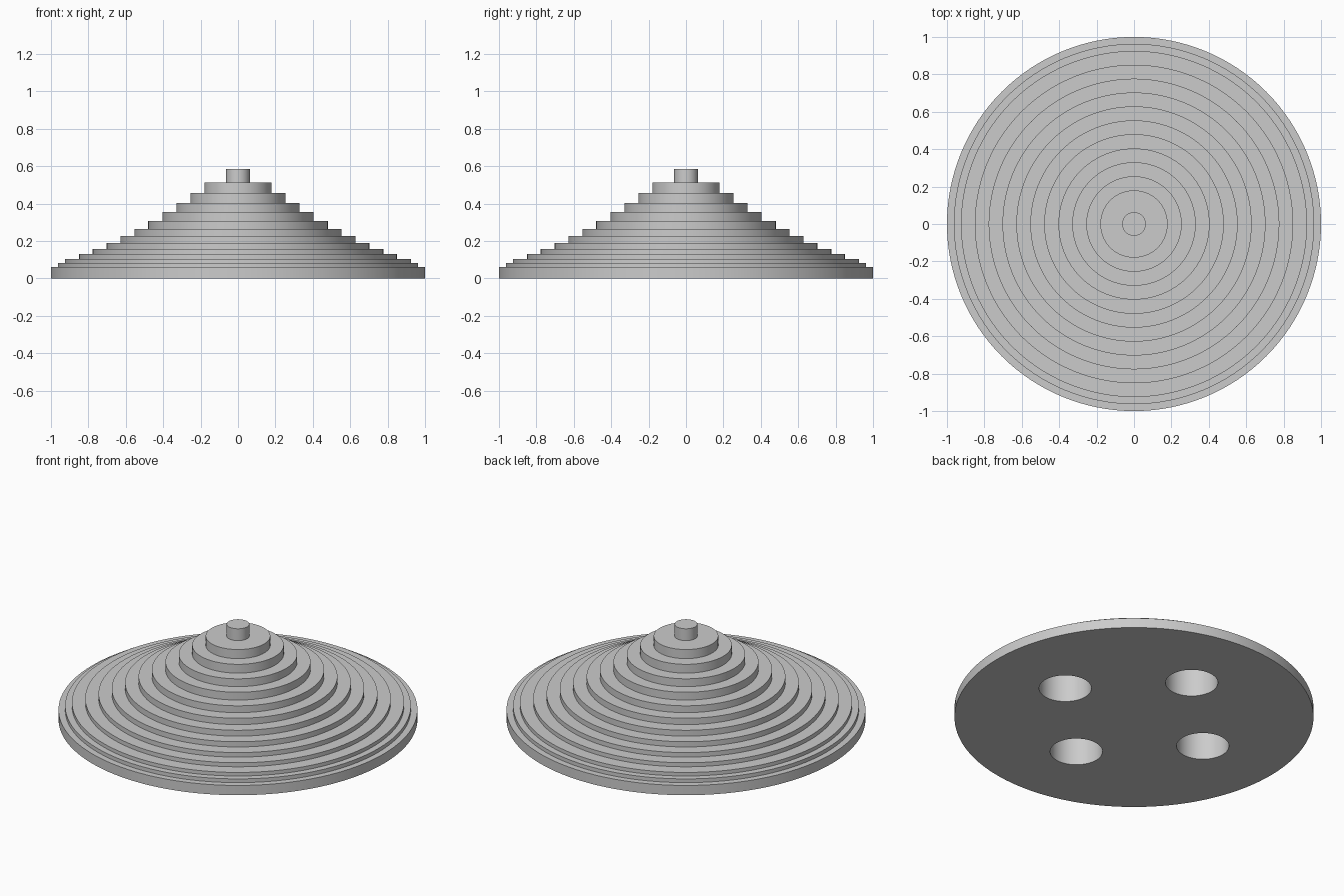
import bpy, bmesh, math

if "Cube" in bpy.data.objects:
    bpy.data.objects.remove(bpy.data.objects["Cube"], do_unlink=True)

SEGMENTS = 128

grey = bpy.data.materials.new("light grey")
grey.use_nodes = True
colour = (0.6, 0.6, 0.6, 1)
grey.diffuse_color = colour
grey.node_tree.nodes["Principled BSDF"].inputs["Base Color"].default_value = colour

# Radius and top height of each terrace, from rim to peak
steps = [(1.0, 0.06), (0.963, 0.083), (0.925, 0.105), (0.851, 0.13), (0.777, 0.158),
         (0.703, 0.19), (0.629, 0.226), (0.554, 0.265), (0.48, 0.307), (0.404, 0.355),
         (0.33, 0.403), (0.255, 0.457), (0.18, 0.513), (0.063, 0.586)]

# Stepped cone: lathe the staircase profile into one closed solid
bm = bmesh.new()


def ring(radius, z):
    angles = [2 * math.pi * i / SEGMENTS for i in range(SEGMENTS)]
    return [bm.verts.new((radius * math.cos(a), radius * math.sin(a), z)) for a in angles]


rings, floor = [], 0
for radius, top in steps:
    rings += [ring(radius, floor), ring(radius, top)]
    floor = top
for low, high in zip(rings, rings[1:]):
    for i in range(SEGMENTS):
        j = (i + 1) % SEGMENTS
        bm.faces.new((low[i], low[j], high[j], high[i]))
bm.faces.new(rings[0][::-1])
bm.faces.new(rings[-1])
mesh = bpy.data.meshes.new("stepped_cone")
bm.to_mesh(mesh)
bm.free()
mesh.materials.append(grey)
cone = bpy.data.objects.new("stepped_cone", mesh)
bpy.context.collection.objects.link(cone)

# Four blind round sockets in the underside
HOLE_RADIUS, HOLE_DEPTH, HOLE_DISTANCE = 0.146, 0.178, 0.5
for k in range(4):
    angle = k * math.pi / 2
    bpy.ops.mesh.primitive_cylinder_add(
        vertices=64, radius=HOLE_RADIUS, depth=2 * HOLE_DEPTH,
        location=(HOLE_DISTANCE * math.cos(angle), HOLE_DISTANCE * math.sin(angle), 0))
    cutter = bpy.context.object
    cutter.name = f"socket_cutter_{k + 1}"
    cutter.data.materials.append(grey)
    cutter.hide_render = True
    cut = cone.modifiers.new(f"socket_{k + 1}", "BOOLEAN")
    cut.operation, cut.solver, cut.object = "DIFFERENCE", "EXACT", cutter

# Apply the cuts, then drop the cutters
bpy.ops.object.select_all(action="DESELECT")
bpy.context.view_layer.objects.active = cone
cone.select_set(True)
for cut in list(cone.modifiers):
    cutter = cut.object
    bpy.ops.object.modifier_apply(modifier=cut.name)
    bpy.data.objects.remove(cutter, do_unlink=True)

# Round walls, crisp step edges
bpy.ops.object.shade_smooth_by_angle(angle=math.radians(30))
